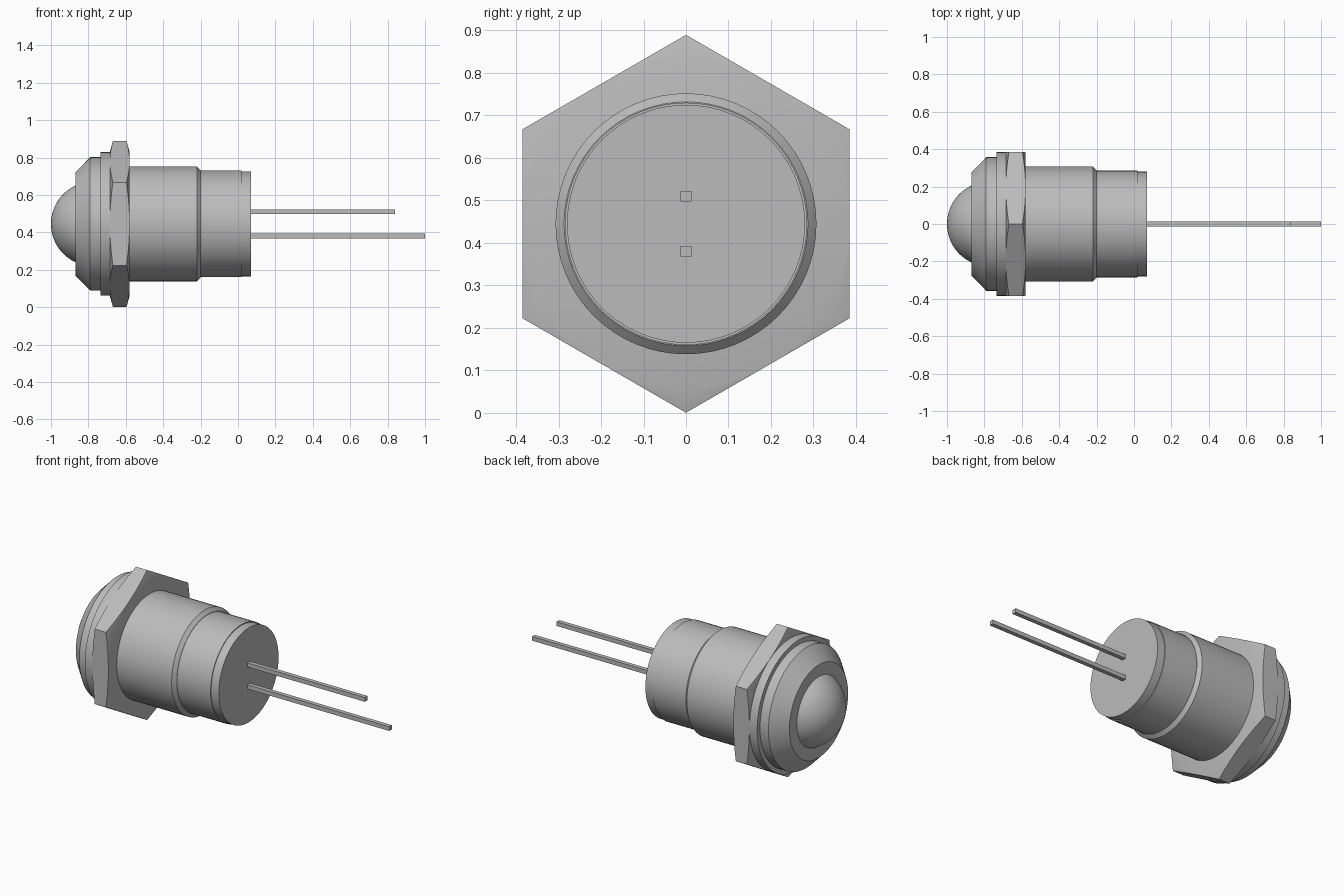
import bpy, bmesh, math

if "Cube" in bpy.data.objects:
    bpy.data.objects.remove(bpy.data.objects["Cube"], do_unlink=True)

AXIS_Z = 0.445
SIDES = 64
TAU = 2 * math.pi

grey = bpy.data.materials.new("plain grey")
grey.use_nodes = True
GREY = (0.5, 0.5, 0.5, 1)
grey.diffuse_color = GREY
grey.node_tree.nodes["Principled BSDF"].inputs["Base Color"].default_value = GREY


def finish(name, bm, smooth=True):
    bmesh.ops.recalc_face_normals(bm, faces=bm.faces)
    mesh = bpy.data.meshes.new(name)
    bm.to_mesh(mesh)
    bm.free()
    mesh.materials.append(grey)
    obj = bpy.data.objects.new(name, mesh)
    bpy.context.collection.objects.link(obj)
    if smooth:
        bpy.ops.object.select_all(action="DESELECT")
        obj.select_set(True)
        bpy.context.view_layer.objects.active = obj
        bpy.ops.object.shade_smooth_by_angle(angle=math.radians(25))
    return obj


def loft(name, rings, sides):
    """Closed solid along x; each ring maps an angle to (x, radius)."""
    bm = bmesh.new()
    loops = []
    for ring in rings:
        loop = []
        for i in range(sides):
            a = TAU * i / sides
            x, r = ring(a)
            loop.append(bm.verts.new((x, r * math.sin(a), AXIS_Z + r * math.cos(a))))
        loops.append(loop)
    for p, q in zip(loops, loops[1:]):
        for i in range(sides):
            j = (i + 1) % sides
            bm.faces.new((p[i], p[j], q[j], q[i]))
    bm.faces.new(loops[0])
    bm.faces.new(loops[-1])
    return finish(name, bm)


def lathe(name, profile):
    return loft(name, [lambda a, p=p: p for p in profile], SIDES)


# Domed lens: spherical cap
base, tip, rim = -0.87, -1.0, 0.205
h = base - tip
R = (rim * rim + h * h) / (2 * h)
cap = math.asin(rim / R)
steps = [cap * max(i, 0.1) / 12 for i in range(13)]
lathe("lens", [(tip + R * (1 - math.cos(t)), R * math.sin(t)) for t in steps])

# Bevelled bezel and washer
lathe("bezel", [(-0.87, 0.275), (-0.79, 0.357), (-0.735, 0.357)])
lathe("washer", [(-0.735, 0.384), (-0.685, 0.384)])

# Hexagonal nut with cone-chamfered corners
FLAT = 0.385


def hex_radius(a):
    return FLAT / math.cos((a % (TAU / 6)) - TAU / 12)


def nut_edge(x, direction):
    return lambda a: (x + direction * (hex_radius(a) - FLAT) * 0.27, hex_radius(a))


nut_rings = [lambda a: (-0.685, FLAT), nut_edge(-0.685, 1),
             nut_edge(-0.58, -1), lambda a: (-0.58, FLAT)]
nut = loft("hex_nut", nut_rings, 72)
bm = bmesh.new()
bm.from_mesh(nut.data)
bmesh.ops.remove_doubles(bm, verts=bm.verts, dist=1e-5)
bm.to_mesh(nut.data)
bm.free()

# Barrel, rear sleeve and end cap
lathe("barrel", [(-0.58, 0.307), (-0.22, 0.307), (-0.2, 0.287)])
lathe("rear_sleeve", [(-0.2, 0.285), (0.02, 0.285)])
lathe("end_cap", [(0.02, 0.28), (0.07, 0.28)])

# Square wire leads
for name, dz, end in (("upper_lead", 0.065, 0.84), ("lower_lead", -0.065, 1.0)):
    bm = bmesh.new()
    bmesh.ops.create_cube(bm, size=1)
    bmesh.ops.scale(bm, vec=(end - 0.06, 0.025, 0.025), verts=bm.verts)
    bmesh.ops.translate(bm, vec=((end + 0.06) / 2, 0, AXIS_Z + dz), verts=bm.verts)
    finish(name, bm, smooth=False)
